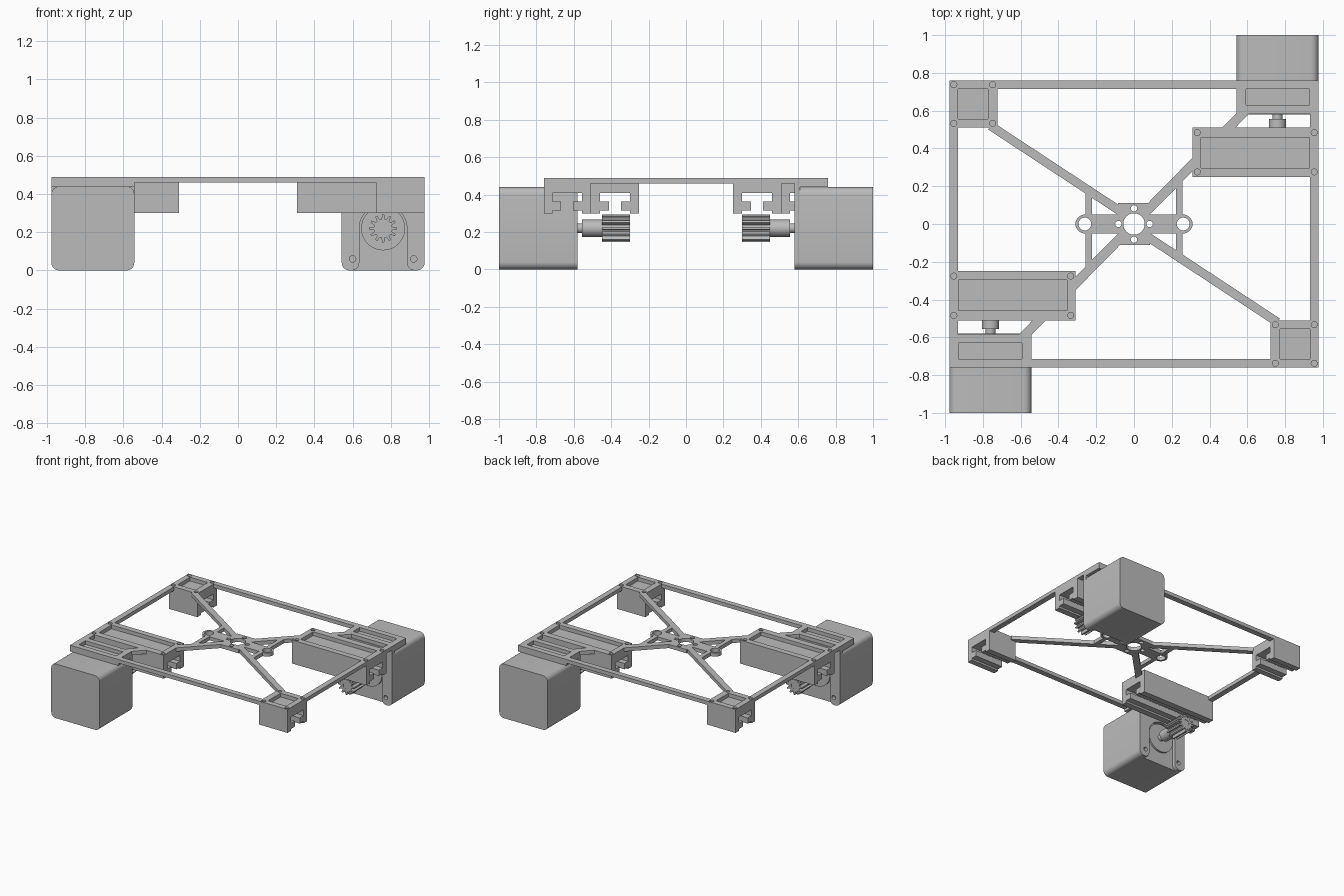
import bpy
import bmesh
from math import pi, cos, sin, radians
from mathutils import Vector
from mathutils.geometry import delaunay_2d_cdt

if "Cube" in bpy.data.objects:
    bpy.data.objects.remove(bpy.data.objects["Cube"])

GREY = (0.5, 0.5, 0.5, 1)
mat = bpy.data.materials.new("machine grey")
mat.use_nodes = True
mat.diffuse_color = GREY
mat.node_tree.nodes["Principled BSDF"].inputs["Base Color"].default_value = GREY


# Outline helpers, each giving a counter-clockwise list of 2D points
def rect(x0, y0, x1, y1):
    return [(x0, y0), (x1, y0), (x1, y1), (x0, y1)]


def circle(x, y, r, n=32):
    return [(x + r * cos(2 * pi * i / n), y + r * sin(2 * pi * i / n)) for i in range(n)]


def rounded(x0, y0, x1, y1, r, n=6):
    corners = [(x1 - r, y1 - r), (x0 + r, y1 - r), (x0 + r, y0 + r), (x1 - r, y0 + r)]
    return [(cx + r * cos(pi / 2 * (q + i / n)), cy + r * sin(pi / 2 * (q + i / n)))
            for q, (cx, cy) in enumerate(corners) for i in range(n + 1)]


def bar(a, b, width):
    a, b = Vector(a), Vector(b)
    d = (b - a).normalized() * width / 2
    s = Vector((-d.y, d.x))
    return [tuple(p) for p in (a - s, b - s, b + s, a + s)]


def turned(polys):
    return polys + [[(-x, -y) for x, y in p] for p in polys]


# Merge solid outlines, remove hole outlines and extrude along an axis
def extrude(name, solids, holes, lo, hi, axis="z"):
    pts, faces = [], []
    for poly in solids + holes:
        faces.append(list(range(len(pts), len(pts) + len(poly))))
        pts += [Vector(p) for p in poly]
    verts, _, tris, _, _, sources = delaunay_2d_cdt(pts, [], faces, 0, 1e-5)
    place = {"x": lambda u, v: (lo, u, v), "y": lambda u, v: (u, lo, v),
             "z": lambda u, v: (u, v, lo)}[axis]
    bm = bmesh.new()
    bv = [bm.verts.new(place(*v)) for v in verts]
    for tri, src in zip(tris, sources):
        if src and max(src) < len(solids):
            bm.faces.new([bv[i] for i in tri])
    bmesh.ops.delete(bm, geom=[v for v in bm.verts if not v.link_faces], context="VERTS")
    new = bmesh.ops.extrude_face_region(bm, geom=bm.faces[:], use_keep_orig=True)["geom"]
    shift = Vector([hi - lo if a == axis else 0 for a in "xyz"])
    bmesh.ops.translate(bm, vec=shift, verts=[g for g in new if isinstance(g, bmesh.types.BMVert)])
    bmesh.ops.recalc_face_normals(bm, faces=bm.faces)
    mesh = bpy.data.meshes.new(name)
    bm.to_mesh(mesh)
    bm.free()
    mesh.materials.append(mat)
    mesh.shade_smooth()
    mesh.set_sharp_from_angle(angle=radians(28))
    obj = bpy.data.objects.new(name, mesh)
    bpy.context.collection.objects.link(obj)
    return obj


# Part plus its twin, half a turn about the vertical axis
def pair(part, *args, ends=("rear_left", "front_right")):
    obj = extrude(f"{ends[0]}_{part}", *args)
    twin = obj.copy()
    twin.name = f"{ends[1]}_{part}"
    twin.rotation_euler.z = pi
    bpy.context.collection.objects.link(twin)


X, Y = 0.977, 0.76          # frame half sizes
TOP, DECK, BLOCK = 0.49, 0.46, 0.30
MX, MZ, MLEFT = 0.76, 0.22, 0.543   # motor axis and inner side

# Top frame: rim, mounting pads, spokes and hub
pads = [rect(0.31, 0.25, X, 0.51), rect(-X, 0.51, -0.722, Y), rect(MLEFT, 0.585, X, Y)]
solids = turned(pads + [
    rect(-X, 0.715, X, Y),
    rect(0.932, -Y, X, Y),
    bar((0, 0), (0.6, 0.61), 0.05),
    bar((-0.76, 0.52), (0, 0.02), 0.046),
    rect(0.222, -0.17, 0.256, 0.23),
    rect(0, -0.05, 0.26, 0.05),
    circle(0.26, 0, 0.05),
])
solids.append(rect(-0.085, -0.112, 0.085, 0.112))
holes = [
    rect(0.355, 0.297, 0.928, 0.457),
    rect(-0.932, 0.557, -0.772, 0.715),
    rect(0.592, 0.63, 0.928, 0.715),
    circle(0.26, 0, 0.034),
    circle(0.083, 0, 0.017, 16),
    circle(0, 0.083, 0.017, 16),
]
holes += [circle(x, y, 0.016, 16) for x in (0.335, 0.954) for y in (0.276, 0.484)]
holes += [circle(x, y, 0.016, 16) for x in (-0.954, -0.748) for y in (0.533, 0.738)]
holes = turned(holes)
holes.append(circle(0, 0, 0.057))
extrude("top_frame", solids, holes, DECK, TOP)


# Linear guide blocks with an I-shaped rail slot along x
def guide(part, y0, y1, x0, x1, ends):
    c = (y0 + y1) / 2
    slot = [rect(c - 0.08, 0.362, c + 0.08, 0.41),
            rect(c - 0.032, BLOCK - 0.01, c + 0.032, 0.38),
            rect(c - 0.08, BLOCK - 0.01, c + 0.08, 0.315)]
    pair(part, [rect(y0, BLOCK, y1, DECK)], slot, x0, x1, "x", ends=ends)


guide("long_guide_block", 0.25, 0.51, 0.31, X, ("rear_left", "front_right"))
guide("corner_guide_block", 0.51, Y, -X, -0.722, ("rear_right", "front_left"))

# Motor body, front boss and the bracket that hangs it from the frame
pair("motor", [rounded(MLEFT, 0, X, 0.44, 0.04)], [], 0.61, 1.0, "y")
pair("motor_boss", [circle(MX, MZ, 0.115, 48)], [], 0.595, 0.615, "y")
pair("motor_bracket",
     [rounded(MLEFT, 0, MX - 0.125, 0.32, 0.04), rounded(MX + 0.125, 0, X, 0.32, 0.04),
      rect(MLEFT, MZ, X, DECK)],
     [circle(MX, MZ, 0.125, 48)] + [circle(MX + s * 0.16, 0.06, 0.017, 16) for s in (-1, 1)],
     0.58, 0.61, "y")
pair("bracket_shelf", [rect(MLEFT, 0.44, X, DECK)], [], 0.61, Y, "y")

# Pinion: shaft, hub and toothed gear
TEETH = 12
tooth = [(-0.32, 0.049), (-0.15, 0.073), (0.15, 0.073), (0.32, 0.049)]
gear = [(MX + r * cos(2 * pi * (i + t) / TEETH), MZ + r * sin(2 * pi * (i + t) / TEETH))
        for i in range(TEETH) for t, r in tooth]
pair("shaft", [circle(MX, MZ, 0.026, 24)], [], 0.302, 0.6, "y")
pair("pinion_hub", [circle(MX, MZ, 0.046)], [circle(MX, MZ, 0.026, 24)], 0.45, 0.555, "y")
pair("pinion_gear", [gear], [circle(MX, MZ, 0.026, 24)], 0.30, 0.45, "y")
